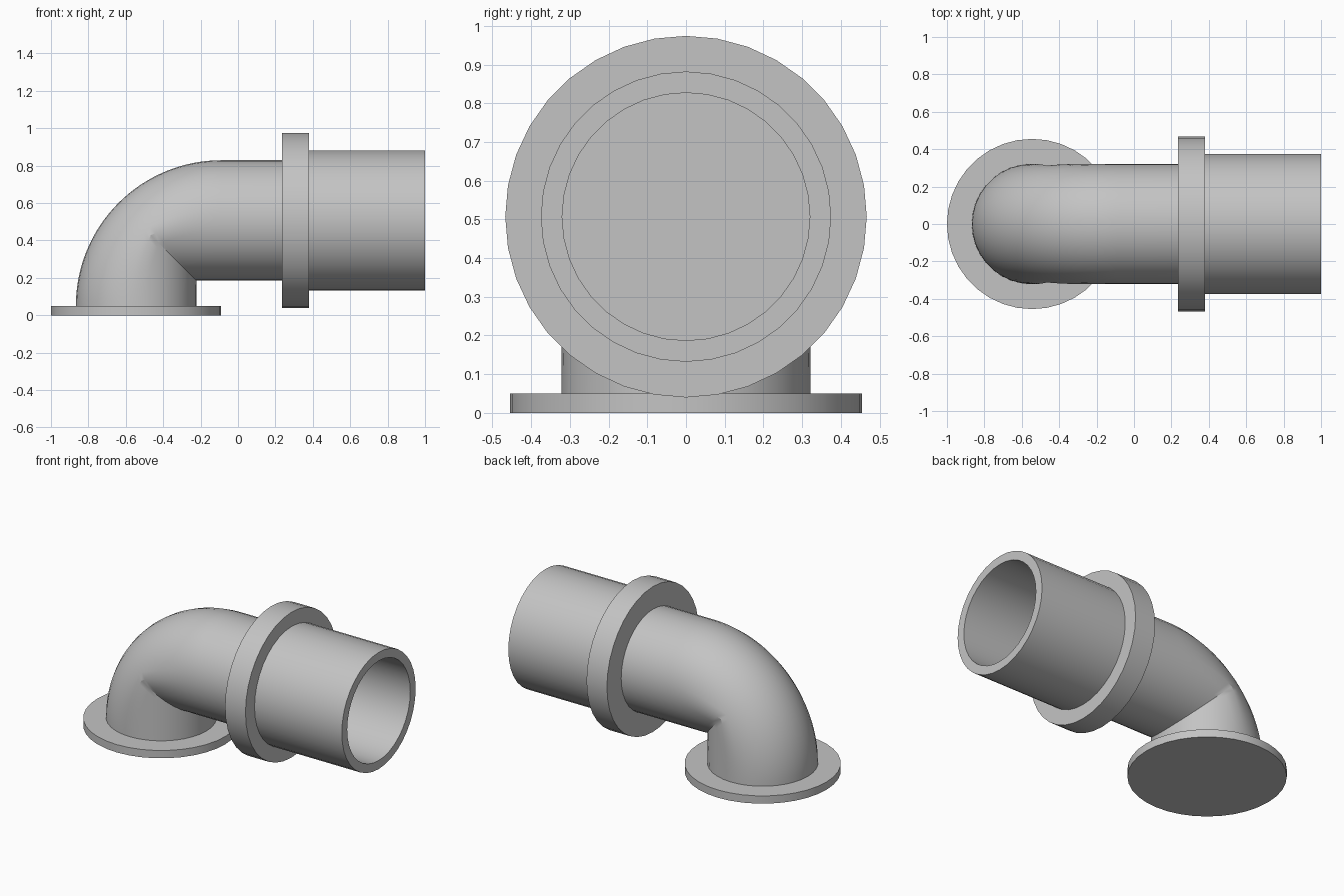
import bpy, bmesh
from math import pi, sin, cos, acos, radians

cube = bpy.data.objects.get("Cube")
if cube:
    bpy.data.objects.remove(cube, do_unlink=True)

grey = bpy.data.materials.new("plain grey")
grey.use_nodes = True
colour = (0.55, 0.55, 0.55, 1)
grey.diffuse_color = colour
grey.node_tree.nodes["Principled BSDF"].inputs["Base Color"].default_value = colour

PIPE_R = 0.322      # elbow pipe radius
AXIS_Z = 0.507      # height of the horizontal run
BASE_X = -0.545     # centre of the base plate
BASE_TOP = 0.05
BEND_R = AXIS_Z - BASE_TOP
SEGMENTS = 36


def finish(bm, name):
    bmesh.ops.recalc_face_normals(bm, faces=bm.faces)
    mesh = bpy.data.meshes.new(name)
    bm.to_mesh(mesh)
    bm.free()
    mesh.materials.append(grey)
    obj = bpy.data.objects.new(name, mesh)
    bpy.context.collection.objects.link(obj)
    bpy.ops.object.select_all(action='DESELECT')
    obj.select_set(True)
    bpy.context.view_layer.objects.active = obj
    bpy.ops.object.shade_smooth_by_angle(angle=radians(30))
    return obj


def bridge(bm, a, b):
    n = len(a)
    for i in range(n):
        j = (i + 1) % n
        bm.faces.new((a[i], a[j], b[j], b[i]))


def lathe(name, profile, place):
    """Revolve a closed (radius, distance) profile; radius 0 makes a pole."""
    bm = bmesh.new()
    rings = []
    for r, h in profile:
        angles = [2 * pi * i / SEGMENTS for i in range(SEGMENTS)]
        rings.append([bm.verts.new(place(r * cos(a), r * sin(a), h)) for a in angles])
    for a, b in zip(rings, rings[1:]):
        bridge(bm, a, b)
    bm.faces.new(rings[0])
    bm.faces.new(rings[-1])
    return finish(bm, name)


def upright(u, v, h):
    return (BASE_X + u, v, h)


def sideways(u, v, h):
    return (h, v, AXIS_Z + u)


# Base plate, coupling flange and open socket
lathe("base_plate", [(0.455, 0), (0.455, BASE_TOP)], upright)
lathe("coupling_flange", [(0.467, 0.235), (0.467, 0.38)], sideways)
lathe("socket_tube", [(0.375, 0.38), (0.375, 1), (0.32, 1), (0.32, 0.381)], sideways)


def elbow_section(theta):
    """Round outer bend, mitred inner corner: (distance from bend centre, y)."""
    k = cos(min(theta, pi / 2 - theta))
    meet = acos((2 * BEND_R / (1 + k) - BEND_R) / PIPE_R)
    half = SEGMENTS // 2
    points = []
    for i in range(half + 1):
        p = -meet + 2 * meet * i / half
        points.append((BEND_R + PIPE_R * cos(p), PIPE_R * sin(p)))
    for i in range(1, half):
        p = pi - meet + 2 * meet * i / half
        points.append(((BEND_R + PIPE_R * cos(p)) / k, PIPE_R * sin(p)))
    return points


# Elbow: bend from the base plate, then a straight run into the flange
bm = bmesh.new()
centre_x = BASE_X + BEND_R
STEPS = 32
rings = []
for s in range(STEPS + 1):
    t = pi / 2 * s / STEPS
    rings.append([bm.verts.new((centre_x - d * cos(t), y, BASE_TOP + d * sin(t)))
                  for d, y in elbow_section(t)])
rings.append([bm.verts.new((0.24, v.co.y, v.co.z)) for v in rings[-1]])
for a, b in zip(rings, rings[1:]):
    bridge(bm, a, b)
bm.faces.new(rings[0])
bm.faces.new(rings[-1])
finish(bm, "elbow_pipe")
